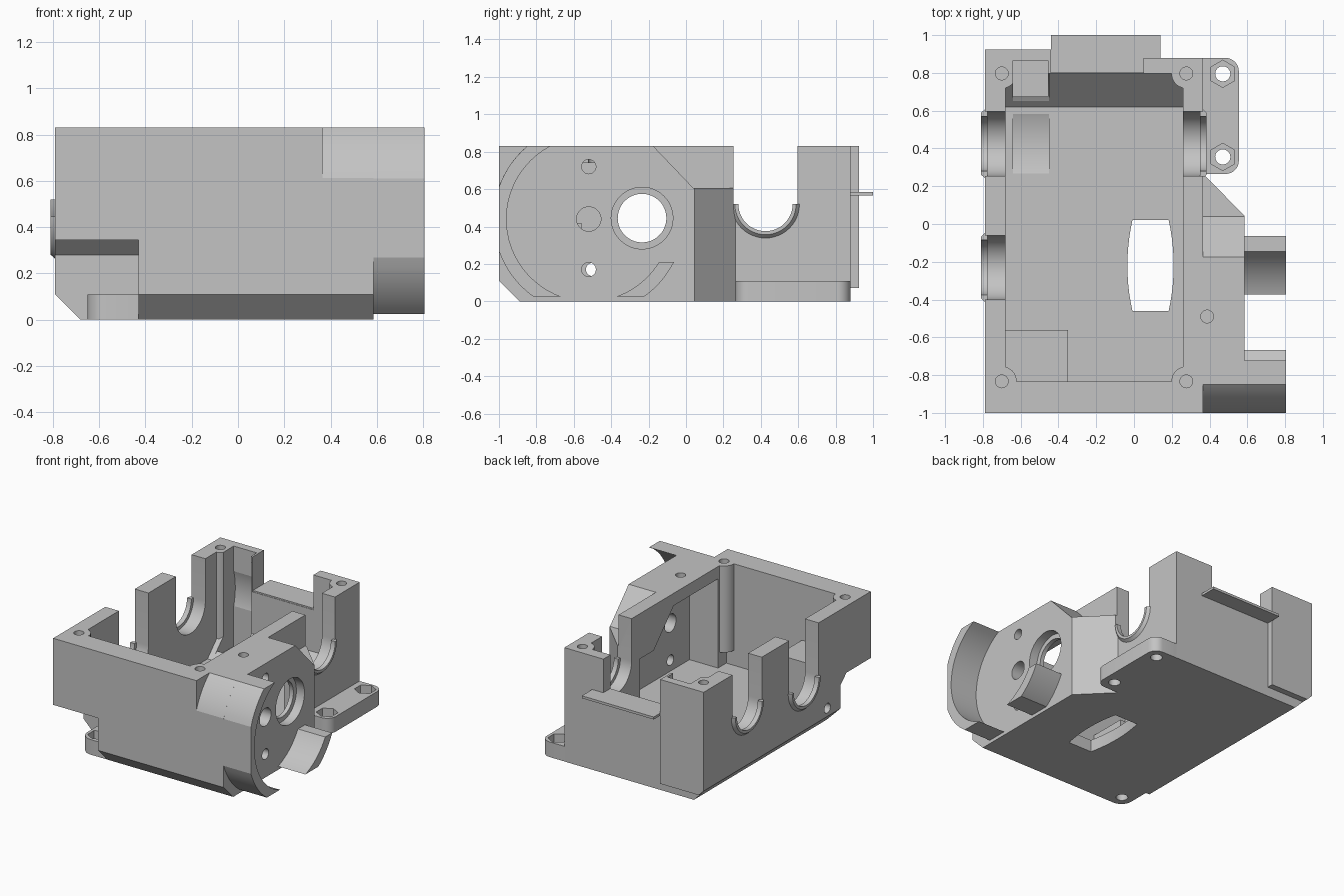
import bpy, bmesh
from math import cos, sin, radians

if "Cube" in bpy.data.objects:
    bpy.data.objects.remove(bpy.data.objects["Cube"])

grey = bpy.data.materials.new("plain_grey")
grey.use_nodes = True
COL = (0.55, 0.55, 0.55, 1)
grey.diffuse_color = COL
grey.node_tree.nodes["Principled BSDF"].inputs["Base Color"].default_value = COL


def prism(name, pts, axis, lo, hi):
    """Extrude a 2D profile along an axis: x takes (y,z), y takes (x,z), z takes (x,y)."""
    place = {"x": lambda a, b, t: (t, a, b),
             "y": lambda a, b, t: (a, t, b),
             "z": lambda a, b, t: (a, b, t)}[axis]
    bm = bmesh.new()
    base = bm.faces.new([bm.verts.new(place(a, b, lo)) for a, b in pts])
    ext = bmesh.ops.extrude_face_region(bm, geom=[base])
    verts = [v for v in ext["geom"] if isinstance(v, bmesh.types.BMVert)]
    bmesh.ops.translate(bm, verts=verts, vec=place(0, 0, hi - lo))
    bmesh.ops.recalc_face_normals(bm, faces=bm.faces)
    mesh = bpy.data.meshes.new(name)
    bm.to_mesh(mesh)
    bm.free()
    mesh.materials.append(grey)
    ob = bpy.data.objects.new(name, mesh)
    bpy.context.collection.objects.link(ob)
    return ob


def box(name, x0, x1, y0, y1, z0, z1):
    return prism(name, [(x0, y0), (x1, y0), (x1, y1), (x0, y1)], "z", z0, z1)


def arc(a, b, r, d0, d1, n=24):
    return [(a + r * cos(radians(d0 + (d1 - d0) * i / n)),
             b + r * sin(radians(d0 + (d1 - d0) * i / n))) for i in range(n + 1)]


def rod(a, b, r, axis, lo, hi, n=40):
    return prism("rod", arc(a, b, r, 0, 360, n)[:-1], axis, lo, hi)


def combine(target, tool, op):
    mod = target.modifiers.new(op, "BOOLEAN")
    mod.operation, mod.solver, mod.object = op, "EXACT", tool
    bpy.context.view_layer.objects.active = target
    bpy.ops.object.modifier_apply(modifier=mod.name)
    bpy.data.objects.remove(tool)


def cut(target, *tools):
    for t in tools:
        combine(target, t, "DIFFERENCE")


def add(target, *tools):
    for t in tools:
        combine(target, t, "UNION")


def rounded(x0, x1, y0, y1, r):
    return (arc(x1 - r, y1 - r, r, 0, 90, 8) + arc(x0 + r, y1 - r, r, 90, 180, 8)
            + arc(x0 + r, y0 + r, r, 180, 270, 8) + arc(x1 - r, y0 + r, r, 270, 360, 8))


TOP, FLOOR = 0.83, 0.09
MY, MZ = -0.52, 0.44          # motor axis
R_IN, R_OUT = 0.44, 0.51      # motor cradle radii

# Housing: outer block, motor wall and rear left post
housing = prism("housing", [(-1, 0.11), (-0.89, 0), (0.88, 0), (0.88, TOP), (-1, TOP)], "x", -0.79, 0.365)
motor_wall = prism("motor_wall", [(-1, 0.11), (-0.89, 0), (0.265, 0), (0.265, 0.605), (0.04, 0.605),
                                  (-0.175, TOP), (-1, TOP)], "x", 0.3, 0.585)
cut(motor_wall,
    prism("corner", [(0.7, -0.07), (0.7, 0.4), (0.23, 0.4)], "z", -0.1, 1),
    prism("round", arc(MY, MZ, R_OUT, 126, 162) + [(-1.1, 0.6), (-1.1, 0.9)], "x", 0.365, 0.7))
add(housing, motor_wall, box("post", -0.79, -0.44, 0.7, 0.925, 0.07, TOP))
cut(housing, prism("side_bevel", [(-0.9, 0.22), (-0.9, -0.1), (-0.58, -0.1)], "y", -1.2, 1.2))

# Cavity with sloped rear floor, and a roofed recess behind the motor wall
cut(housing, prism("cavity", [(-0.835, FLOOR), (0.62, FLOOR), (0.797, FLOOR + 0.18), (0.797, 1), (-0.835, 1)],
                   "x", -0.68, 0.26))
recess = prism("recess", [(-0.74, FLOOR), (0.16, FLOOR), (0.16, 0.5), (0, 0.5), (-0.23, 0.74), (-0.74, 0.74)],
               "x", 0.2, 0.49)
cut(recess, prism("corner", [(0.6, -0.11), (0.6, 0.3), (0.19, 0.3)], "z", -0.1, 1))
cut(housing, recess)

# Corner bosses and the raised floor over the notch
screws = [(x, y) for x in (-0.7, 0.277) for y in (-0.833, 0.797)]
for x, y in screws:
    add(housing, rod(x, y, 0.079, "z", 0.2, TOP))
add(housing, box("raised_floor", -0.7, -0.35, -0.9, -0.56, 0.03, 0.42))
cut(housing, prism("notch", [(-1.1, -0.1), (-0.65, -0.1), (-0.65, 0.28), (-0.72, 0.345), (-1.1, 0.345)],
                   "x", -1, -0.43))

# Screw holes, rear opening, post channel, floor window and floor groove
for x, y in screws:
    cut(housing, rod(x, y, 0.034, "z", 0.6, 1, 32))
window_ends = arc(0.09, -0.22, 1.1, -12.7, 12.7, 10)
cut(housing,
    rod(0.387, -0.49, 0.034, "z", 0.7, 1, 32),
    box("rear_opening", -0.44, 0.05, 0.7, 1.1, 0.575, 1),
    box("channel", -0.64, -0.455, 0.675, 0.865, 0.1, 1),
    prism("window", [(x - 0.98, y) for x, y in window_ends]
          + [(1.155 - x, y) for x, y in reversed(window_ends)], "z", -0.1, 0.3),
    rod(0.425, 0.52, 0.458, "x", -0.64, -0.45, 96))


def u_slot(y, z, x0, x1):
    r = 0.17
    cut(housing, prism("slot", arc(y, z, r, 180, 360) + [(y + r, 1), (y - r, 1)], "x", x0, x1))


# Half-ring collar whose outer rim tapers away from the wall
def collar(name, y, z, x_wall, x_tip):
    ring = prism(name, arc(y, z, 0.195, 180, 360) + arc(y, z, 0.145, 360, 180),
                 "x", min(x_wall, x_tip), max(x_wall, x_tip))
    for v in ring.data.vertices:
        dy, dz = v.co.y - y, v.co.z - z
        if abs(v.co.x - x_tip) < 0.001 and dy * dy + dz * dz > 0.17 ** 2:
            v.co.y, v.co.z = y + dy * 0.84, z + dz * 0.84
    return ring


# U-shaped bearing seats
u_slot(0.425, 0.52, 0.25, 0.5)
u_slot(0.425, 0.52, -0.9, -0.67)
u_slot(-0.23, 0.445, -0.9, -0.67)
parts = [housing,
         collar("right_collar", 0.425, 0.52, 0.35, 0.385),
         collar("left_rear_collar", 0.425, 0.52, -0.775, -0.81),
         collar("left_front_collar", -0.23, 0.445, -0.775, -0.81)]

# Motor wall holes and the small hole in the opposite wall
cut(housing,
    rod(-0.235, 0.445, 0.13, "x", 0.4, 0.7, 48), rod(-0.235, 0.445, 0.165, "x", 0.52, 0.7, 48),
    rod(MY, MZ, 0.065, "x", 0.4, 0.7), rod(MY, 0.72, 0.038, "x", 0.4, 0.7),
    rod(MY, 0.17, 0.038, "x", 0.4, 0.7), rod(-0.5, 0.17, 0.035, "x", -0.9, -0.6))


# Motor cradle shells, trimmed flat at the front, top and bottom
def shell(name, outer, inner):
    pts = arc(MY, MZ, R_OUT, *outer) + arc(MY, MZ, R_IN, *inner)
    pts = [(max(y, -1), min(max(z, 0.025), TOP)) for y, z in pts]
    return prism(name, pts, "x", 0.57, 0.805)


parts += [shell("front_cradle", (130.1, 234.5), (250.6, 117.6)),
          shell("lower_cradle", (305.5, 333.2), (328.5, 289.4))]

# Mounting flanges with hexagonal nut pockets
side_flange = prism("side_flange", rounded(0.28, 0.555, 0.265, 0.879, 0.07), "z", 0, 0.11)
front_flange = prism("front_flange", rounded(-0.65, -0.36, -0.89, -0.56, 0.085), "z", 0, 0.11)
cut(front_flange, box("trim", -0.43, 0, -1, -0.4, -0.1, 0.3), box("trim", -1, 0, -0.64, 0, -0.1, 0.3))
for flange, x, y in ((side_flange, 0.47, 0.795), (side_flange, 0.47, 0.355), (front_flange, -0.565, -0.8)):
    cut(flange, rod(x, y, 0.04, "z", -0.1, 0.3, 32),
        prism("nut", arc(x, y, 0.072, 30, 390, 6)[:-1], "z", 0.05, 0.3))
parts += [side_flange, front_flange]

# Thin rear lip
parts.append(box("rear_lip", -0.44, 0.14, 0.8, 1, 0.567, 0.585))

for ob in parts:
    bpy.ops.object.select_all(action="DESELECT")
    ob.select_set(True)
    bpy.context.view_layer.objects.active = ob
    bpy.ops.object.shade_smooth_by_angle(angle=radians(14))
